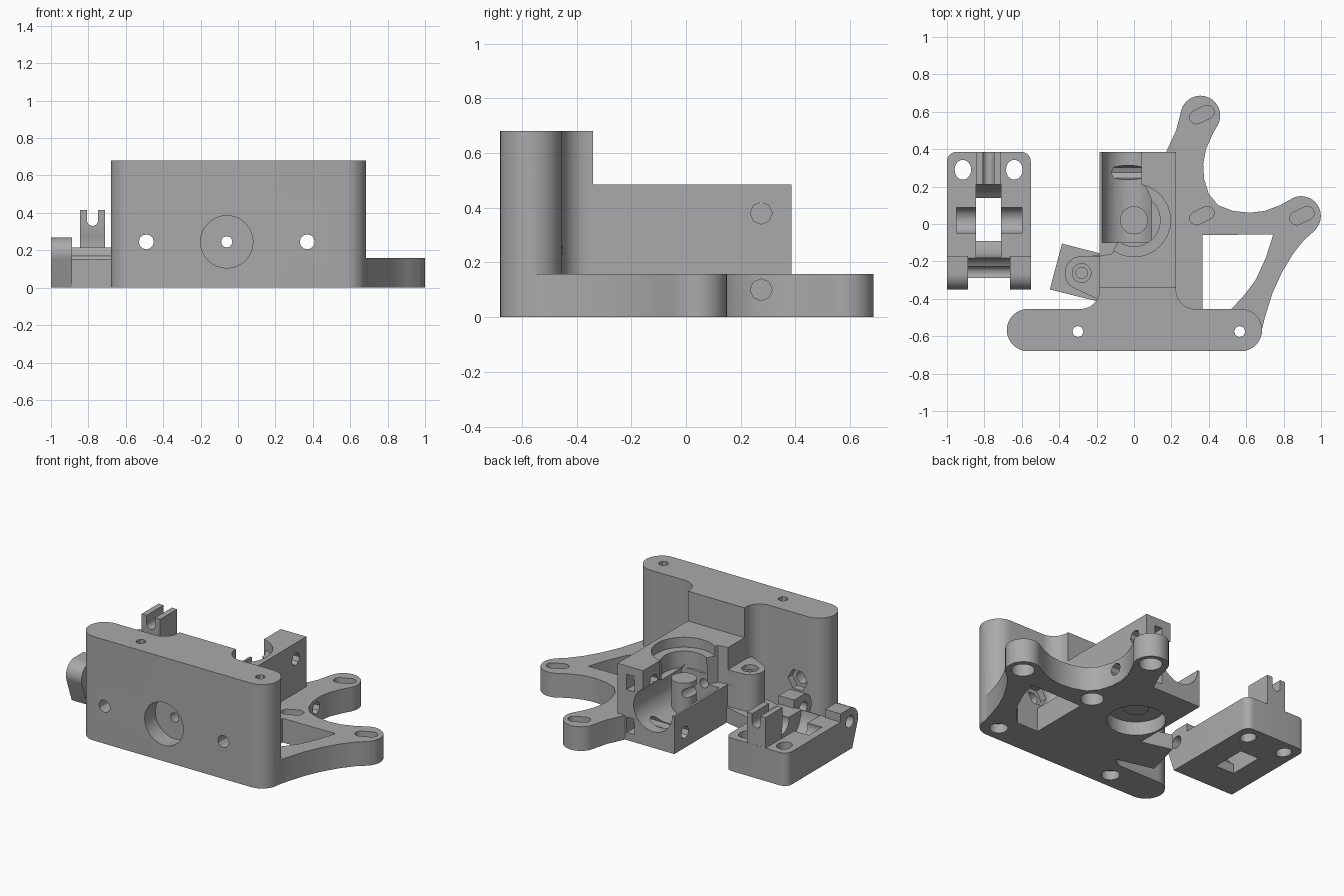
import bpy, bmesh, math
from mathutils import Matrix, Vector

if "Cube" in bpy.data.objects:
    bpy.data.objects.remove(bpy.data.objects["Cube"], do_unlink=True)

grey = bpy.data.materials.new("plain grey")
grey.use_nodes = True
colour = (0.4, 0.4, 0.4, 1)
grey.diffuse_color = colour
grey.node_tree.nodes["Principled BSDF"].inputs["Base Color"].default_value = colour


def prism(name, points, low, high, axis="z"):
    """Extrude a closed outline; axis x takes (y, z) points, axis y takes (x, z)."""
    place = {"z": lambda a, b, c: (a, b, c), "x": lambda a, b, c: (c, a, b),
             "y": lambda a, b, c: (a, c, b)}[axis]
    bm = bmesh.new()
    face = bm.faces.new([bm.verts.new(place(a, b, low)) for a, b in points])
    new = bmesh.ops.extrude_face_region(bm, geom=[face])["geom"]
    shift = Vector(place(0, 0, high - low))
    bmesh.ops.translate(bm, vec=shift, verts=[g for g in new if isinstance(g, bmesh.types.BMVert)])
    bmesh.ops.recalc_face_normals(bm, faces=bm.faces)
    mesh = bpy.data.meshes.new(name)
    bm.to_mesh(mesh)
    bm.free()
    mesh.materials.append(grey)
    ob = bpy.data.objects.new(name, mesh)
    bpy.context.collection.objects.link(ob)
    return ob


def arc(cx, cy, r, start=0, end=360, n=32, ry=None):
    full = end - start == 360
    steps = n if full else n + 1
    out = []
    for i in range(steps):
        t = math.radians(start + (end - start) * i / n)
        out.append((cx + r * math.cos(t), cy + (ry or r) * math.sin(t)))
    return out


def box(name, x, y, z):
    return prism(name, [(x[0], y[0]), (x[1], y[0]), (x[1], y[1]), (x[0], y[1])], *z)


def rod(cx, cy, r, low, high, axis="z", n=32):
    return prism("cutter", arc(cx, cy, r, n=n), low, high, axis)


def slot(cx, cy, length, r, angle, low, high):
    pts = arc(length / 2, 0, r, -90, 90, 8) + arc(-length / 2, 0, r, 90, 270, 8)
    turn = Matrix.Rotation(math.radians(angle), 2)
    moved = [turn @ Vector(p) + Vector((cx, cy)) for p in pts]
    return prism("cutter", [tuple(p) for p in moved], low, high)


def combine(target, others, operation="DIFFERENCE"):
    for other in others:
        mod = target.modifiers.new("shape", "BOOLEAN")
        mod.operation = operation
        mod.solver = "EXACT"
        mod.object = other
        deps = bpy.context.evaluated_depsgraph_get()
        mesh = bpy.data.meshes.new_from_object(target.evaluated_get(deps))
        target.modifiers.clear()
        target.data = mesh
        bpy.data.objects.remove(other, do_unlink=True)


def finish(ob):
    bpy.ops.object.select_all(action="DESELECT")
    ob.select_set(True)
    bpy.context.view_layer.objects.active = ob
    bpy.ops.object.shade_smooth_by_angle(angle=math.radians(30))


# Upright front plate with rounded ends, flared into the middle block
R = 0.113
body = prism("main_body",
             arc(0.572, -0.567, R, -90, 90, 16)
             + arc(0.325, -0.354, 0.1, 270, 180, 12) + [(0.225, -0.34), (-0.185, -0.34)]
             + arc(-0.285, -0.354, 0.1, 0, -90, 12) + arc(-0.567, -0.567, R, 90, 270, 16),
             0, 0.68)
block = box("block", (-0.185, 0.225), (-0.36, 0.385), (0, 0.485))

# Mounting arms with two round lobes and a concave edge between them
arms = prism("arms",
             [(0, -0.6), (0.675, -0.6), (0.70, -0.5), (0.74, -0.37), (0.79, -0.26),
              (0.85, -0.16), (0.91, -0.085), (0.972, -0.03)]
             + arc(0.893, 0.043, 0.106, -40, 110, 16)
             + [(0.78, 0.1), (0.7, 0.07), (0.62, 0.06), (0.53, 0.07), (0.45, 0.1),
                (0.4, 0.16), (0.375, 0.24), (0.37, 0.32), (0.385, 0.4), (0.42, 0.48)]
             + arc(0.355, 0.58, 0.106, -25, 160, 16)
             + [(0.225, 0.5), (0.17, 0.38), (0, 0.38)], 0, 0.158)
combine(arms, [prism("cutter", [(0.365, -0.06), (0.365, -0.455), (0.52, -0.455),
                                (0.59, -0.38), (0.65, -0.3), (0.705, -0.18), (0.745, -0.055)],
                     -0.1, 0.3)])

# Tilted pad and tapered boss beside the block
pad = prism("pad", [(-0.385, -0.105), (-0.45, -0.35), (-0.17, -0.42), (-0.15, -0.165)], 0, 0.1)
boss = prism("boss", arc(-0.28, -0.262, 0.09, 105, 240, 16)
             + [(-0.2, -0.4), (-0.15, -0.4), (-0.15, -0.165)], 0.05, 0.34)
combine(body, [block, arms, pad, boss], "UNION")

# Open cavity around the shaft post, with stepped bore and lengthwise trough
combine(body, [
    prism("cutter", [(-0.18, -0.17), (-0.12, -0.16), (-0.07, -0.07), (0, 0), (0.09, 0.06),
                     (0.09, 0.14), (0.06, 0.205), (0.04, 0.21), (0.04, 0.5),
                     (-0.185, 0.5), (-0.25, 0.3), (-0.25, -0.17)], 0.245, 0.6),
    rod(0, 0.02, 0.195, 0.42, 0.6),
    rod(0, 0.02, 0.14, 0.31, 0.6),
    rod(-0.03, 0.245, 0.14, -0.1, 0.5, "y"),
    rod(0, 0.02, 0.175, -0.1, 0.09),
])
combine(body, [rod(0, 0.02, 0.075, 0.08, 0.31)], "UNION")

cuts = [rod(-0.06, 0.245, 0.14, -0.8, -0.57, "y"),
        rod(-0.06, 0.245, 0.03, -0.8, 0.6, "y", 12),
        rod(-0.28, -0.262, 0.05, 0.31, 0.5),
        rod(-0.28, -0.262, 0.03, 0.15, 0.5)]
# Screw holes and nut pockets through the plate
for x in (-0.49, 0.37):
    cuts += [rod(x, 0.245, 0.04, -0.8, -0.3, "y", 12),
             rod(x, 0.245, 0.07, -0.5, -0.4, "y", 6)]
for x in (-0.3, 0.565):
    cuts += [rod(x, -0.575, 0.03, -0.1, 0.8, n=8), rod(x, -0.575, 0.055, -0.1, 0.06)]
# Cross holes with square nut traps
for z in (0.1, 0.38):
    cuts += [rod(0.275, z, 0.04, -0.5, 0.6, "x", 8),
             box("cutter", (0.105, 0.16), (0.22, 0.5), (z - 0.05, z + 0.05))]
# Slots on the arms, bored out from below
for x, y in ((0.363, 0.585), (0.363, 0.045), (0.898, 0.045)):
    cuts += [slot(x, y, 0.065, 0.036, 25, 0.1, 0.3), rod(x, y, 0.07, -0.1, 0.085)]
combine(body, cuts)
finish(body)

# Separate hinged lever: slab with rounded rear corners
lever = prism("lever", [(-1, -0.18), (-0.89, -0.18), (-0.89, -0.29), (-0.66, -0.29),
                        (-0.66, -0.18), (-0.552, -0.18)]
              + arc(-0.602, 0.335, 0.05, 0, 90, 8) + arc(-0.95, 0.335, 0.05, 90, 180, 8),
              0, 0.215)
ears = [prism("ear", arc(-0.265, 0.183, 0.086, 200, 90, 14)
              + [(-0.17, 0.269), (-0.17, 0), (-0.29, 0)], a, b, "x")
        for a, b in ((-1, -0.887), (-0.663, -0.552))]
fork = box("fork", (-0.845, -0.71), (0.21, 0.384), (0.1, 0.415))
combine(lever, ears + [fork], "UNION")
combine(lever, [
    # Wheel pocket, window, axle saddle
    rod(0.02, 0.23, 0.2, -0.845, -0.71, "x"),
    box("cutter", (-0.845, -0.71), (-0.09, 0.14), (-0.1, 0.3)),
    rod(0.02, 0.2, 0.07, -0.95, -0.6, "x"),
    # Hinge hole, clearance groove, fork notch
    rod(-0.265, 0.183, 0.04, -1.1, -0.5, "x", 16),
    rod(-0.265, 0.25, 0.09, -0.887, -0.663, "x"),
    rod(-0.778, 0.36, 0.03, 0.1, 0.5, "y", 16),
    box("cutter", (-0.808, -0.748), (0.1, 0.5), (0.36, 0.5)),
    # Oval spring holes
    prism("cutter", arc(-0.915, 0.29, 0.044, ry=0.053), -0.1, 0.5),
    prism("cutter", arc(-0.64, 0.29, 0.044, ry=0.053), -0.1, 0.5),
])
finish(lever)
